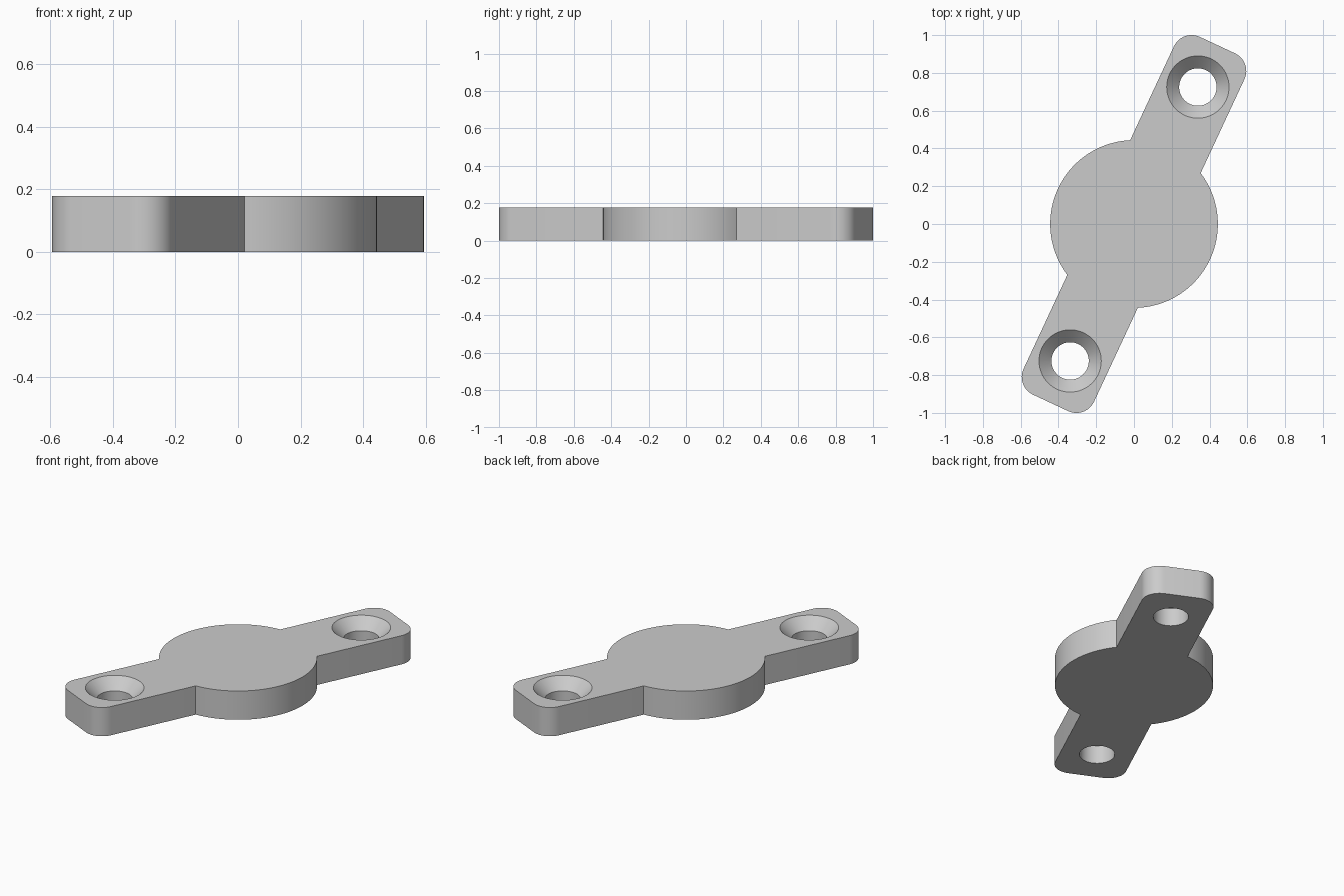
import bpy, bmesh, math
from mathutils import Matrix

cube = bpy.data.objects.get("Cube")
if cube:
    bpy.data.objects.remove(cube, do_unlink=True)

HEIGHT = 0.178
BAR_L, BAR_W, CORNER = 1.045, 0.206, 0.103   # half length, half width, corner radius
DISC_R = 0.444
HOLE_R, SINK_R, HOLE_X = 0.099, 0.165, 0.80
TURN = math.radians(65)

grey = bpy.data.materials.new("light_grey")
grey.use_nodes = True
colour = (0.6, 0.6, 0.6, 1)
grey.diffuse_color = colour
grey.node_tree.nodes["Principled BSDF"].inputs["Base Color"].default_value = colour


def arc(cx, cy, r, start, end, steps):
    angles = [math.radians(start + (end - start) * i / steps) for i in range(steps + 1)]
    return [(cx + r * math.cos(a), cy + r * math.sin(a)) for a in angles]


def add_object(name, bm):
    bmesh.ops.recalc_face_normals(bm, faces=bm.faces)
    mesh = bpy.data.meshes.new(name)
    bm.to_mesh(mesh)
    bm.free()
    mesh.materials.append(grey)
    obj = bpy.data.objects.new(name, mesh)
    bpy.context.collection.objects.link(obj)
    return obj


# Half outline: rounded bar end, then the disc edge up to the opposite arm
join = math.degrees(math.asin(BAR_W / DISC_R))
cx, cy = BAR_L - CORNER, BAR_W - CORNER
half = (arc(cx, -cy, CORNER, -90, 0, 12) + arc(cx, cy, CORNER, 0, 90, 12)
        + arc(0, 0, DISC_R, join, 180 - join, 48))
outline = half + [(-x, -y) for x, y in half]

# Plate body
bm = bmesh.new()
face = bm.faces.new([bm.verts.new((x, y, 0)) for x, y in outline])
top = bmesh.ops.extrude_face_region(bm, geom=[face])
bmesh.ops.translate(bm, vec=(0, 0, HEIGHT),
                    verts=[g for g in top["geom"] if isinstance(g, bmesh.types.BMVert)])
bmesh.ops.rotate(bm, verts=bm.verts, matrix=Matrix.Rotation(TURN, 3, "Z"))
plate = add_object("mounting_plate", bm)

# Countersunk screw holes, cut with a revolved profile
slope = SINK_R - HOLE_R
over = 0.05
profile = [(0, -over), (HOLE_R, -over), (HOLE_R, HEIGHT - slope),
           (SINK_R + over, HEIGHT + over), (0, HEIGHT + over)]
for side in (1, -1):
    bm = bmesh.new()
    verts = [bm.verts.new((r, 0, z)) for r, z in profile]
    edges = [bm.edges.new(pair) for pair in zip(verts, verts[1:])]
    bmesh.ops.spin(bm, geom=verts + edges, cent=(0, 0, 0), axis=(0, 0, 1),
                   angle=math.tau, steps=64)
    bmesh.ops.remove_doubles(bm, verts=bm.verts, dist=0.0001)
    bmesh.ops.translate(bm, verts=bm.verts, vec=(side * HOLE_X * math.cos(TURN),
                                                 side * HOLE_X * math.sin(TURN), 0))
    cutter = add_object("screw_hole_cutter", bm)
    cutter.hide_render = True
    cut = plate.modifiers.new("screw_hole", "BOOLEAN")
    cut.operation = "DIFFERENCE"
    cut.solver = "EXACT"
    cut.object = cutter
    bpy.context.view_layer.objects.active = plate
    bpy.ops.object.modifier_apply(modifier=cut.name)
    bpy.data.objects.remove(cutter, do_unlink=True)

# Smooth round walls, keep the rims sharp
bpy.ops.object.select_all(action="DESELECT")
plate.select_set(True)
bpy.context.view_layer.objects.active = plate
bpy.ops.object.shade_smooth_by_angle(angle=math.radians(30))
